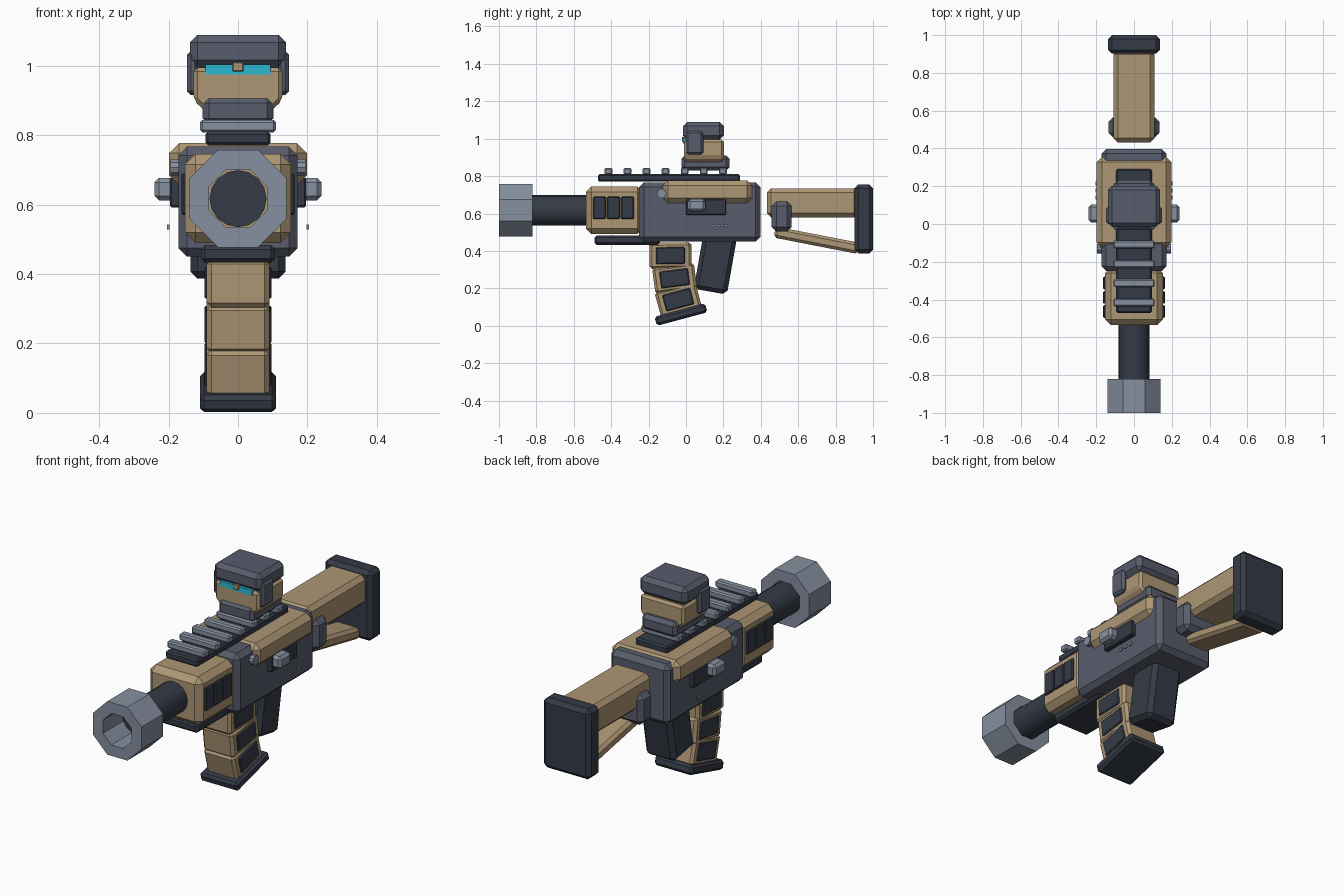
import bpy, bmesh, math
from mathutils import Matrix

if "Cube" in bpy.data.objects:
    bpy.data.objects.remove(bpy.data.objects["Cube"])


def material(name, rgb):
    m = bpy.data.materials.new(name)
    lin = [((c / 255 + 0.055) / 1.055) ** 2.4 for c in rgb]
    m.diffuse_color = (*lin, 1)
    m.use_nodes = True
    m.node_tree.nodes["Principled BSDF"].inputs["Base Color"].default_value = m.diffuse_color
    return m


TAN = material("tan", (174, 151, 117))
SLATE = material("slate", (88, 93, 108))
DARK = material("dark_steel", (52, 58, 70))
GREY = material("light_grey", (134, 144, 160))
CYAN = material("cyan_glass", (45, 186, 212))


def finish(name, bm, mat):
    bmesh.ops.recalc_face_normals(bm, faces=bm.faces)
    me = bpy.data.meshes.new(name)
    bm.to_mesh(me)
    bm.free()
    me.materials.append(mat)
    ob = bpy.data.objects.new(name, me)
    bpy.context.collection.objects.link(ob)
    return ob


def box(name, mat, x, y, z, bevel=0.01, tilt=0):
    """Chamfered box from (min, max) ranges, tilted about x through its centre."""
    bm = bmesh.new()
    size = [r[1] - r[0] for r in (x, y, z)]
    mid = [(r[0] + r[1]) / 2 for r in (x, y, z)]
    bmesh.ops.create_cube(bm, size=1)
    bmesh.ops.scale(bm, vec=size, verts=bm.verts)
    if bevel:
        bmesh.ops.bevel(bm, geom=bm.edges[:], offset=bevel, segments=1,
                        affect='EDGES', clamp_overlap=True)
    bm.transform(Matrix.Translation(mid) @ Matrix.Rotation(math.radians(tilt), 4, 'X'))
    return finish(name, bm, mat)


def mid_box(name, mat, hw, y, z, bevel=0.01):
    return box(name, mat, (-hw, hw), y, z, bevel)


def tilted(name, mat, hw, cy, cz, ly, lz, tilt, bevel=0.01):
    return box(name, mat, (-hw, hw), (cy - ly / 2, cy + ly / 2),
               (cz - lz / 2, cz + lz / 2), bevel, tilt)


def pair(name, mat, x0, x1, y, z, bevel=0.006, tilt=0):
    box(name + "_right", mat, (x0, x1), y, z, bevel, tilt)
    box(name + "_left", mat, (-x1, -x0), y, z, bevel, tilt)


def cylinder(name, mat, r, p, depth, axis, sides):
    bm = bmesh.new()
    bmesh.ops.create_cone(bm, cap_ends=True, segments=sides, radius1=r,
                          radius2=r, depth=depth)
    bm.transform(Matrix.Translation(p) @ Matrix.Rotation(math.pi / 2, 4, axis))
    return finish(name, bm, mat)


# Muzzle: octagonal tube with an open bore
bm = bmesh.new()
rings = []
for apothem, y in ((0.14, -1.0), (0.14, -0.82), (0.083, -0.82), (0.083, -1.0)):
    r = apothem / math.cos(math.pi / 8)
    angles = [math.pi / 8 + i * math.pi / 4 for i in range(8)]
    rings.append([bm.verts.new((r * math.cos(a), y, 0.617 + r * math.sin(a)))
                  for a in angles])
for k in range(4):
    a, b = rings[k], rings[(k + 1) % 4]
    for i in range(8):
        j = (i + 1) % 8
        bm.faces.new((a[i], a[j], b[j], b[i]))
finish("muzzle", bm, GREY)

# Barrel
barrel = cylinder("barrel", DARK, 0.082, (0, -0.66, 0.617), 0.36, 'X', 16)
for poly in barrel.data.polygons:
    poly.use_smooth = len(poly.vertices) == 4
barrel.data.set_sharp_from_angle(angle=math.radians(40))

# Handguard, side vents and under rail
mid_box("handguard", TAN, 0.153, (-0.535, -0.23), (0.49, 0.745), 0.03)
for i in range(3):
    y = -0.497 + i * 0.075
    pair(f"vent_{i}", DARK, 0.14, 0.163, (y, y + 0.068), (0.57, 0.69), 0.005)
mid_box("under_rail", DARK, 0.107, (-0.49, -0.14), (0.433, 0.483), 0.012)

# Receiver, cover and its fittings
mid_box("receiver", SLATE, 0.172, (-0.25, 0.397), (0.45, 0.767), 0.025)
mid_box("receiver_cover", TAN, 0.198, (-0.125, 0.355), (0.655, 0.777), 0.028)
pair("port_plate", DARK, 0.16, 0.196, (0.0, 0.215), (0.592, 0.677), 0.005)
pair("charging_handle", GREY, 0.18, 0.24, (0.008, 0.103), (0.612, 0.677), 0.013)
for s in (-1, 1):
    cylinder("pivot_pin", GREY, 0.025, (s * 0.18, -0.13, 0.707), 0.03, 'Y', 10)
for i, y in enumerate((0.14, 0.177, 0.214)):
    pair(f"marker_{i}", GREY, 0.198, 0.204, (y - 0.011, y + 0.011), (0.528, 0.542), 0)

# Top rail with cross ribs
mid_box("top_rail", DARK, 0.094, (-0.47, 0.29), (0.77, 0.81), 0.008)
for i in range(7):
    y = -0.415 + i * 0.102
    mid_box(f"rail_rib_{i}", GREY, 0.109, (y - 0.021, y + 0.021), (0.808, 0.844), 0.007)

# Sight: mount, body, hood, lens and side plates
mid_box("sight_mount", SLATE, 0.102, (-0.025, 0.233), (0.83, 0.91), 0.018)
bm = bmesh.new()
outline = [(-0.09, 0.865), (0.09, 0.865), (0.128, 0.9), (0.128, 0.995), (-0.128, 0.995), (-0.128, 0.9)]
front = bm.faces.new([bm.verts.new((x, -0.012, z)) for x, z in outline])
ext = bmesh.ops.extrude_face_region(bm, geom=[front])
bmesh.ops.translate(bm, vec=(0, 0.214, 0),
                    verts=[v for v in ext['geom'] if isinstance(v, bmesh.types.BMVert)])
bmesh.ops.bevel(bm, geom=bm.edges[:], offset=0.012, segments=1, affect='EDGES')
finish("sight_body", bm, TAN)
mid_box("sight_hood", SLATE, 0.138, (-0.016, 0.202), (0.995, 1.089), 0.022)
mid_box("sight_lens", CYAN, 0.093, (-0.015, 0.01), (0.974, 1.003), 0)
mid_box("lens_divider", TAN, 0.016, (-0.021, 0.01), (0.983, 1.01), 0.003)
pair("sight_side_plate", SLATE, 0.112, 0.147, (0.0, 0.093), (0.915, 1.043), 0.012)

# Curved magazine: three segments with side panels and a base
for i, (cy, cz, t) in enumerate(((-0.083, 0.375, 1), (-0.061, 0.254, 7.5),
                                 (-0.042, 0.14, 15))):
    tilted(f"magazine_segment_{i}", TAN, 0.09, cy, cz, 0.225, 0.14, t, 0.014)
    pair(f"magazine_panel_{i}", DARK, 0.08, 0.097, (cy - 0.077, cy + 0.077),
         (cz - 0.045, cz + 0.045), 0.005, t)
tilted("magazine_base", DARK, 0.11, -0.027, 0.06, 0.28, 0.05, 15, 0.012)

# Rear hand grip
tilted("grip", DARK, 0.088, 0.158, 0.34, 0.18, 0.32, -10, 0.022)

# Stock: upper bar, lower strut, joint and butt pad
mid_box("stock_bar", TAN, 0.108, (0.432, 0.92), (0.58, 0.735), 0.022)
tilted("stock_strut", TAN, 0.07, 0.7, 0.457, 0.46, 0.06, -11, 0.015)
mid_box("stock_joint", SLATE, 0.135, (0.458, 0.565), (0.503, 0.665), 0.025)
mid_box("butt_pad", DARK, 0.137, (0.902, 1.0), (0.387, 0.755), 0.02)
